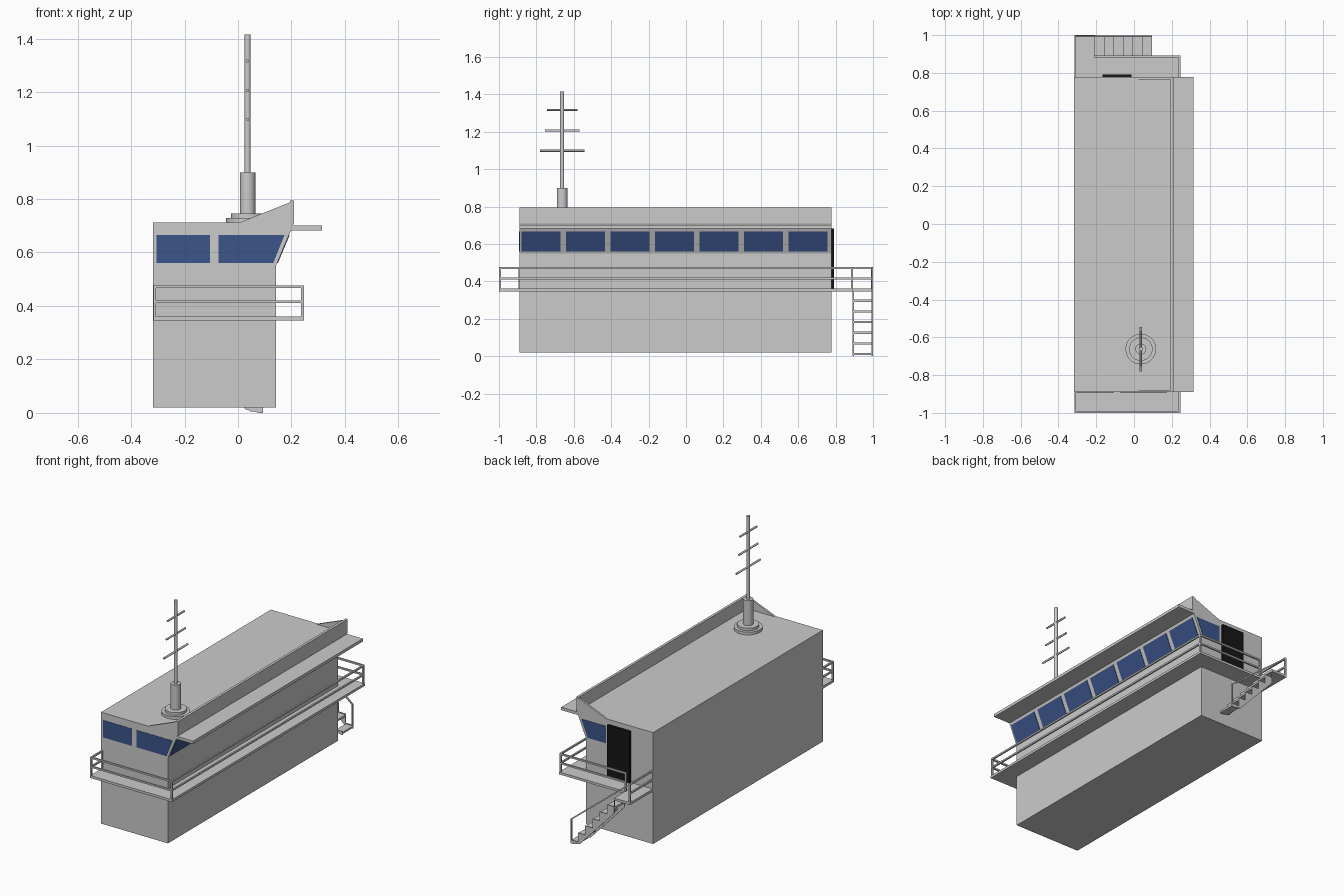
import bpy, bmesh
from mathutils import Vector

if "Cube" in bpy.data.objects:
    bpy.data.objects.remove(bpy.data.objects["Cube"])


def material(name, rgb):
    m = bpy.data.materials.new(name)
    m.diffuse_color = (*rgb, 1)
    m.use_nodes = True
    m.node_tree.nodes["Principled BSDF"].inputs["Base Color"].default_value = m.diffuse_color
    return m


GLASS = material("blue_glass", (0.045, 0.09, 0.26))
BLACK = material("black_paint", (0.008, 0.008, 0.008))


def finish(name, bm, mat=None):
    bmesh.ops.recalc_face_normals(bm, faces=bm.faces)
    me = bpy.data.meshes.new(name)
    bm.to_mesh(me)
    bm.free()
    ob = bpy.data.objects.new(name, me)
    bpy.context.collection.objects.link(ob)
    if mat:
        me.materials.append(mat)
    return ob


def prism(name, pts, axis, lo, hi, mat=None):
    """Extrude a flat outline: axis 'y' takes (x, z) points, axis 'z' takes (x, y)."""
    bm = bmesh.new()
    put = (lambda p: (p[0], lo, p[1])) if axis == 'y' else (lambda p: (p[0], p[1], lo))
    face = bm.faces.new([bm.verts.new(put(p)) for p in pts])
    new = bmesh.ops.extrude_face_region(bm, geom=[face])['geom']
    d = Vector((0, hi - lo, 0)) if axis == 'y' else Vector((0, 0, hi - lo))
    bmesh.ops.translate(bm, verts=[v for v in new if isinstance(v, bmesh.types.BMVert)], vec=d)
    return finish(name, bm, mat)


def box(name, x0, x1, y0, y1, z0, z1, mat=None):
    return prism(name, [(x0, y0), (x1, y0), (x1, y1), (x0, y1)], 'z', z0, z1, mat)


def rod(bm, a, b, t=0.01):
    """Square bar from a to b, added to bm."""
    a, b = Vector(a), Vector(b)
    d = b - a
    vs = bmesh.ops.create_cube(bm, size=1)['verts']
    rot = d.to_track_quat('Z', 'Y')
    for v in vs:
        c = Vector((v.co.x * t, v.co.y * t, v.co.z * (d.length + t * 0.8)))
        v.co = rot @ c + (a + b) / 2


def cylinder(name, x, y, r, z0, z1, sides=32):
    bpy.ops.mesh.primitive_cylinder_add(vertices=sides, radius=r, depth=z1 - z0,
                                        location=(x, y, (z0 + z1) / 2))
    bpy.context.object.name = name
    bpy.ops.object.shade_smooth_by_angle()
    return bpy.context.object


Y0, Y1 = -0.89, 0.777      # ends of the house

# House with flared bridge front
prism("deckhouse", [(-.318, .02), (.142, .02), (.142, .55), (.21, .712), (-.318, .712)], 'y', Y0, Y1)

# Roof parapet: front wall and two wedge ends
box("parapet_front", .194, .21, Y0, Y1, .71, .794)
for n, a, b in (("parapet_end_front", Y0, Y0 + .012), ("parapet_end_back", Y1 - .012, Y1)):
    prism(n, [(0, .71), (.21, .71), (.21, .794)], 'y', a, b)

# Sun visor
prism("visor", [(.196, .701), (.314, .701), (.314, .683), (.196, .683)], 'y', Y0, Y1)

# Slanted bridge windows
slope = lambda z: .142 + (z - .55) * .068 / .162
for i in range(7):
    a = -.88 + i * .238
    prism(f"bridge_window_{i + 1}",
          [(slope(.56) - .01, .56), (slope(.56) + .003, .56), (slope(.666) + .003, .666),
           (slope(.666) - .01, .666)], 'y', a, a + .208, GLASS)

# Side windows and door
front_window = [(-.073, .56), (.132, .56), (.174, .666), (-.073, .666)]
prism("end_window_1", [(-.304, .56), (-.105, .56), (-.105, .666), (-.304, .666)], 'y', Y0 - .002, Y0 + .01, GLASS)
prism("end_window_2", front_window, 'y', Y0 - .002, Y0 + .01, GLASS)
prism("end_window_3", [(.005, .56)] + front_window[1:3] + [(.005, .666)], 'y', Y1 - .01, Y1 + .002, GLASS)
box("door", -.166, -.012, Y1 - .005, Y1 + .014, .36, .682, BLACK)

# Wrap-around walkway with stair landing
prism("walkway", [(-.316, -1), (.247, -1), (.247, .893), (-.206, .893), (-.206, 1), (-.316, 1),
                  (-.316, Y1 - .01), (.13, Y1 - .01), (.13, Y0 + .01), (-.316, Y0 + .01)], 'z', .346, .361)

# Railings: corner posts and two rails along each path
bm = bmesh.new()
paths = [[(-.311, Y0), (-.311, -.995), (.241, -.995), (.241, .887), (-.206, .887)],
         [(-.311, Y1), (-.311, .995)]]
for path in paths:
    for x, y in path:
        rod(bm, (x, y, .355), (x, y, .472))
    for p, q in zip(path, path[1:]):
        for z in (.416, .472):
            rod(bm, (*p, z), (*q, z))
finish("walkway_railing", bm)

# Stairs: open treads between stepped stringers
RUN, RISE, N = .05, .057, 6
edge = [(-.206, .35)]
for i in range(N):
    x, z = -.206 + i * RUN, .302 - i * RISE
    box(f"tread_{i + 1}", x, x + RUN, .893, .995, z - .012, z)
    edge += [(x, z + .004), (x + RUN, z + .004)]
low = [(.094, 0), (.078, 0), (.03, .012), (-.206, .265)]
for n, y in (("stringer_inner", .891), ("stringer_outer", .993)):
    prism(n, edge + low, 'y', y, y + .006)

# Stair handrail
bm = bmesh.new()
rod(bm, (.09, .995, .004), (.09, .995, .15), .008)
rod(bm, (.09, .995, .15), (-.311, .995, .472), .008)
finish("stair_handrail", bm)

# Mast
mx, my = .036, -.662
cylinder("mast_base_lower", mx, my, .081, .71, .729)
cylinder("mast_base_upper", mx, my, .062, .729, .745)
cylinder("mast_socket", mx, my, .029, .745, .9)
cylinder("mast_pole", mx, my, .011, .9, 1.415, 24)
for i, (z, h) in enumerate(((1.098, .118), (1.206, .093), (1.316, .082))):
    bar = cylinder(f"mast_crossbar_{i + 1}", mx, my, .006, z - h, z + h, 12)
    bar.rotation_euler.x = 1.5708
